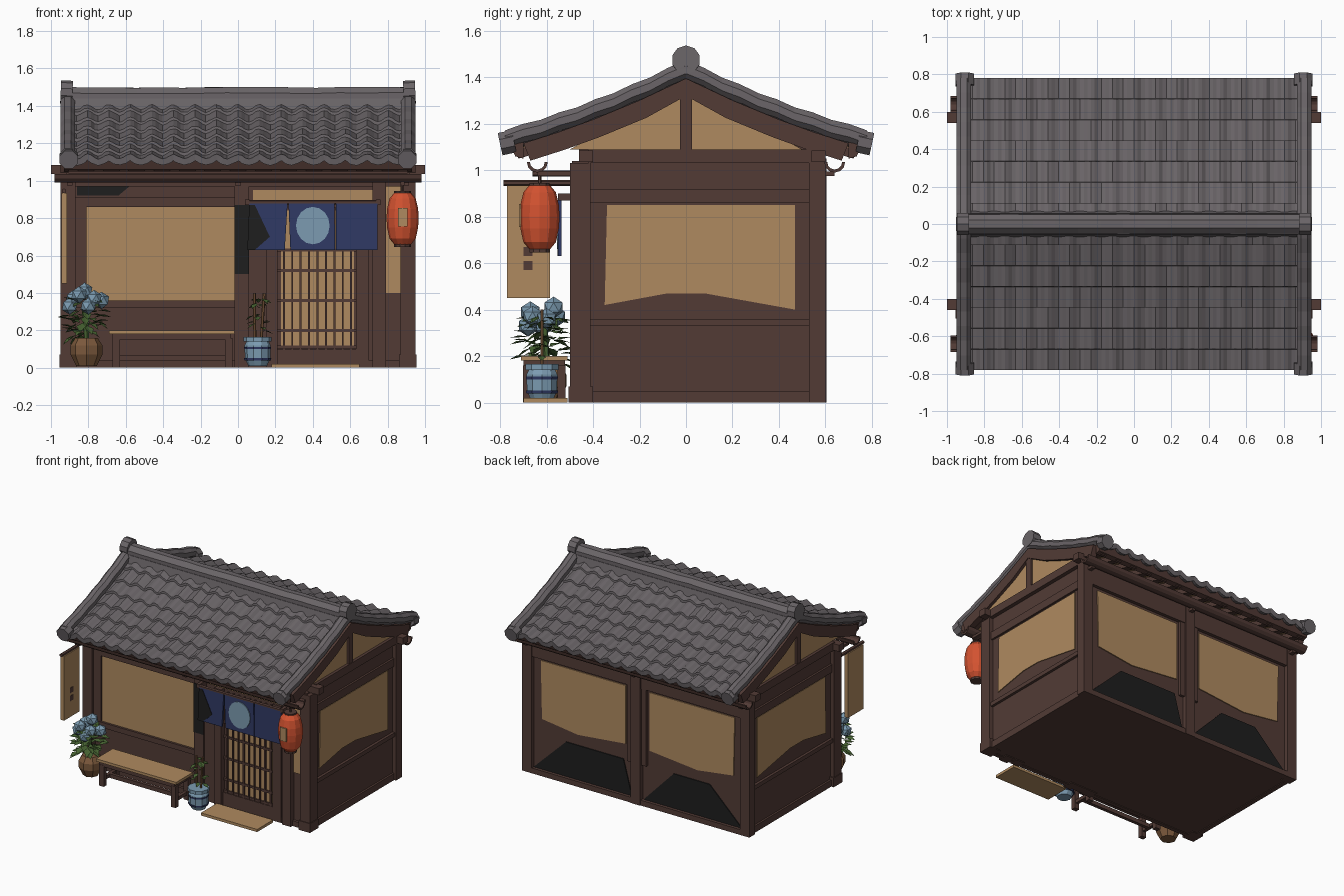
import bpy, bmesh, math, random
from mathutils import Vector, Matrix

if "Cube" in bpy.data.objects:
    bpy.data.objects.remove(bpy.data.objects["Cube"])
random.seed(4)

def mat(name, r, g, b):
    m = bpy.data.materials.new(name)
    m.diffuse_color = (r, g, b, 1)
    m.use_nodes = True
    m.node_tree.nodes["Principled BSDF"].inputs["Base Color"].default_value = m.diffuse_color
    return m

WOOD = mat("dark wood", .085, .044, .036)
CREAM = mat("cream paper", .43, .255, .115)
TILE = mat("roof tile grey", .145, .13, .138)
BLACK = mat("black", .013, .013, .013)
NAVY = mat("navy cloth", .03, .042, .13)
BLUE = mat("pale blue", .2, .33, .44)
GREEN = mat("leaf green", .06, .12, .03)
RED = mat("lantern red", .65, .085, .03)
CLAY = mat("clay brown", .2, .1, .045)

def mesh(name, verts, faces, m):
    me = bpy.data.meshes.new(name)
    me.from_pydata([tuple(v) for v in verts], [], faces)
    bm = bmesh.new()
    bm.from_mesh(me)
    bmesh.ops.recalc_face_normals(bm, faces=bm.faces)
    bm.to_mesh(me)
    bm.free()
    me.materials.append(m)
    ob = bpy.data.objects.new(name, me)
    bpy.context.collection.objects.link(ob)
    return ob

def loft(name, rings, m):
    """Skin a list of closed rings and cap both ends."""
    n = len(rings[0])
    vs = [v for r in rings for v in r]
    fs = [(k*n+i, k*n+(i+1) % n, (k+1)*n+(i+1) % n, (k+1)*n+i)
          for k in range(len(rings)-1) for i in range(n)]
    fs += [tuple(range(n)), tuple(range(len(vs)-n, len(vs)))]
    return mesh(name, vs, fs, m)

def box(name, x0, x1, y0, y1, z0, z1, m):
    return loft(name, [[(x0, y0, z), (x1, y0, z), (x1, y1, z), (x0, y1, z)] for z in (z0, z1)], m)

def prism_x(name, x0, x1, prof, m):
    return loft(name, [[(x, y, z) for y, z in prof] for x in (x0, x1)], m)

def prism_y(name, y0, y1, prof, m):
    return loft(name, [[(x, y, z) for x, z in prof] for y in (y0, y1)], m)

def lathe(name, x, y, prof, m, n=10):
    return loft(name, [[(x+r*math.cos(i*math.tau/n), y+r*math.sin(i*math.tau/n), z)
                        for i in range(n)] for r, z in prof], m)

def rod(name, a, b, r, m, n=6):
    a, b = Vector(a), Vector(b)
    q = (b-a).to_track_quat('Z', 'Y')
    ring = [q @ Vector((r*math.cos((i+.5)*math.tau/n), r*math.sin((i+.5)*math.tau/n), 0)) for i in range(n)]
    return loft(name, [[a+v for v in ring], [b+v for v in ring]], m)

def zr(y):  # roof curve
    return 1.425 - .5*abs(y) + .145*y*y

# House body
prism_x("house_body", -.92, .92, [(-.46, .005), (.57, .005), (.57, 1.11), (0, 1.36), (-.46, 1.15)], WOOD)

# Corner posts, rails and side walls
for s in (-1, 1):
    def side(name, d0, d1, y0, y1, z0, z1, m):
        box(name, *sorted((s*d0, s*d1)), y0, y1, z0, z1, m)
    side("front_corner_post", .87, .95, -.5, -.41, 0, 1.03, WOOD)
    side("front_post_foot", .86, .955, -.505, -.4, 0, .07, WOOD)
    side("back_corner_post", .87, .95, .53, .6, 0, 1.05, WOOD)
    side("side_sill", .9, .935, -.41, .55, 0, .05, WOOD)
    side("side_middle_rail", .9, .94, -.41, .55, .33, .36, WOOD)
    side("side_top_rail", .9, .935, -.41, .55, .86, .92, WOOD)
    side("gable_beam", .9, .95, -.42, .6, 1.03, 1.09, WOOD)
    prism_x("side_window", s*.915, s*.926, [(-.35, .42), (-.08, .47), (.08, .47), (.47, .4), (.47, .85), (-.34, .85)], CREAM)
    prism_x("gable_panel", s*.915, s*.928, [(-.5, 1.09), (.5, 1.09), (0, 1.35)], CREAM)
    side("gable_king_post", .9, .945, -.025, .025, 1.08, 1.35, WOOD)
    for t in (-1, 1):
        ys = [0, .2, .4, .55, .7]
        prof = [(t*y, zr(y)-.03) for y in ys]
        prof += [(t*(y-.03 if y else 0), zr(y)-.105) for y in reversed(ys)]
        prism_x("barge_board", s*.905, s*.95, prof, WOOD)

# Back wall: two bays with paper windows and dark lower panels
box("back_centre_post", -.04, .04, .56, .605, 0, 1.05, WOOD)
box("back_sill", -.9, .9, .56, .6, 0, .04, WOOD)
box("back_top_rail", -.9, .9, .56, .595, .88, 1.05, WOOD)
for s in (-1, 1):
    prism_y("back_window", .56, .577, [(s*.1, .42), (s*.5, .38), (s*.8, .42), (s*.81, .86), (s*.1, .86)], CREAM)
    prism_y("back_lower_panel", .56, .577, [(s*.05, .04), (s*.87, .04), (s*.6, .3), (s*.12 if s > 0 else -.3, .3)], BLACK)
    box("back_window_frame", min(s*.04, s*.08), max(s*.04, s*.08), .56, .59, .3, .9, WOOD)

# Front wall
box("front_window", -.81, -.02, -.468, -.45, .36, .86, CREAM)
box("front_window_sill", -.87, -.02, -.485, -.45, .32, .36, WOOD)
box("front_window_head", -.87, -.02, -.485, -.45, .86, .91, WOOD)
box("front_window_side", -.87, -.81, -.48, -.45, .36, .86, WOOD)
box("front_sill", -.9, .9, -.48, -.45, 0, .04, WOOD)
box("front_head_beam", -.92, .92, -.49, -.42, .97, 1.04, WOOD)
prism_y("dark_head_panel", -.468, -.45, [(-.86, .92), (-.64, .92), (-.58, .97), (-.86, .97)], BLACK)
box("centre_post", -.02, .06, -.495, -.42, 0, 1, WOOD)
box("centre_post_shade", -.02, .06, -.5, -.49, .5, .87, BLACK)
box("door_left_jamb", .06, .21, -.485, -.42, 0, .64, WOOD)
box("door_left_jamb_strip", .15, .21, -.5, -.42, 0, .88, WOOD)
box("door_right_jamb", .63, .7, -.485, -.42, 0, .88, WOOD)
box("door_right_post", .72, .79, -.5, -.42, 0, 1, WOOD)
box("transom_panel", .08, .72, -.468, -.45, .88, .95, CREAM)
box("side_paper_panel", .79, .88, -.468, -.45, .4, .98, CREAM)

# Lattice door and step
box("door_panel", .23, .62, -.468, -.45, .12, .84, CREAM)
for i in range(9):
    x = .245+i*.045
    box("door_lattice_bar", x-.005, x+.005, -.48, -.46, .1, .86, WOOD)
for z in (.11, .2, .36, .52, .63):
    box("door_lattice_rail", .21, .63, -.476, -.46, z-.008, z+.008, WOOD)
box("door_base_board", .21, .63, -.48, -.45, .04, .1, WOOD)
box("door_step", .18, .65, -.7, -.51, 0, .02, CREAM)

# Doorway curtain with a plain pale disc
rod("curtain_rod", (.04, -.54, .885), (.76, -.54, .885), .012, WOOD)
for x0, x1, b0, b1 in ((.06, .265, .08, .25), (.27, .515, .28, .52), (.525, .745, .525, .745)):
    prism_y("curtain_cloth", -.55, -.535, [(b0, .63), (b1, .63), (x1, .88), (x0, .88)], NAVY)
prism_y("curtain_shade", -.553, -.545, [(.05, .63), (.09, .63), (.17, .7), (.09, .87), (.06, .87)], BLACK)
prism_y("curtain_disc", -.556, -.549, [(.4+.09*math.cos(i*math.tau/16), .76+.1*math.sin(i*math.tau/16)) for i in range(16)], BLUE)
for x in (.05, .75):
    box("curtain_bracket", x-.012, x+.012, -.55, -.45, .87, .9, WOOD)

# Tiled roof: rolled courses stepping down both slopes
rows = []
for k in range(7):
    a, b = .78-k*.78/7, .78-(k+1)*.78/7
    rows += [(-a, .014), (-b-.002, 0)]
rows += [(-y, l) for y, l in reversed(rows)]
nx = 96
verts = []
for y, lift in rows:
    for i in range(nx+1):
        x = -.92+1.84*i/nx
        wave = .013*math.cos(i*math.tau/6)
        verts.append((x, y, zr(y)+lift+wave-.008+random.uniform(-.003, .003)))
w = nx+1
roof = mesh("roof_tiles", verts, [(r*w+i, r*w+i+1, (r+1)*w+i+1, (r+1)*w+i)
            for r in range(len(rows)-1) for i in range(nx)], TILE)
if sum(p.normal.z for p in roof.data.polygons) < 0:
    roof.data.flip_normals()
sol = roof.modifiers.new("thickness", 'SOLIDIFY')
sol.thickness = .035
sol.offset = -1

# Verge rolls, end caps and ridge
def oct_ring(r, fn):
    return [fn(r*math.cos((i+.5)*math.tau/8), r*math.sin((i+.5)*math.tau/8)) for i in range(8)]
for s in (-1, 1):
    loft("verge_roll", [oct_ring(.043, lambda u, v: (s*.91+u, y, zr(y)+.008+v+.006*(j % 2)))
                        for j, y in enumerate([-.78+i*.078 for i in range(21)])], TILE)
    for t in (-1, 1):
        rod("verge_end_cap", (s*.905, t*.74, 1.125), (s*.905, t*.8, 1.112), .053, TILE, 8)
    rod("ridge_end_cap", (s*.885, 0, 1.472), (s*.948, 0, 1.475), .062, TILE, 10)
loft("ridge_roll", [oct_ring(.056, lambda u, v: (x, u, 1.447+v+random.uniform(-.003, .003)))
                    for x in [-.9+i*.12 for i in range(16)]], TILE)
prism_x("ridge_base", -.9, .9, [(-.07, 1.38), (.07, 1.38), (.055, 1.44), (-.055, 1.44)], TILE)

# Eaves: soffit, rafters, purlins and gutters
for t in (-1, 1):
    prism_x("soffit", -.9, .9, [(t*y, zr(y)-d) for y, d in ((.44, .045), (.6, .045), (.74, .045), (.74, .055), (.6, .055), (.44, .055))], CREAM)
    for i in range(14):
        x = -.88+i*1.76/13
        prism_x("rafter", x-.025, x+.025, [(t*y, zr(y)-d) for y, d in ((.44, .05), (.74, .05), (.72, .09), (.44, .1))], WOOD)
    prism_x("eave_board", -.93, .93, [(t*.7, 1.05), (t*.735, 1.06), (t*.755, 1.11), (t*.7, 1.12)], WOOD)
    arc = [(t*.64+r*math.cos(a), 1.035+r*math.sin(a))
           for r, order in ((.045, 1), (.032, -1))
           for a in [math.pi+i*math.pi/6 for i in range(7)][::order]]
    prism_x("gutter", -.98, .98, arc, WOOD)
    for x in (-.9, 0, .9):
        box("gutter_bracket", x-.015, x+.015, min(t*.45, t*.64), max(t*.45, t*.64), .975, .995, WOOD)
for y in (-.43, .57):
    box("purlin", -1, 1, y-.03, y+.03, 1.035, 1.085, WOOD)

# Bench
box("bench_seat", -.69, -.02, -.71, -.51, .18, .2, CREAM)
box("bench_apron", -.67, -.04, -.7, -.52, .15, .18, WOOD)
for x in (-.65, -.05):
    for y in (-.685, -.535):
        box("bench_leg", x-.02, x+.02, y-.017, y+.017, 0, .16, WOOD)
    box("bench_side_rail", x-.012, x+.012, -.68, -.54, .04, .065, WOOD)
box("bench_stretcher", -.65, -.05, -.62, -.595, .035, .065, WOOD)

# Lantern on a bracket
lathe("lantern", .88, -.63, [(.045, .66), (.07, .69), (.083, .75), (.086, .8), (.083, .85), (.07, .905), (.045, .935)], RED, 12)
box("lantern_patch", .855, .905, -.719, -.71, .755, .855, CREAM)
for z in (.645, .925):
    lathe("lantern_cap", .88, -.63, [(.045, z), (.045, z+.02)], WOOD, 10)
rod("lantern_bracket", (.88, -.46, .985), (.88, -.66, .985), .013, WOOD)
rod("lantern_cord", (.88, -.63, .94), (.88, -.63, .985), .008, WOOD)

# Hanging banner
box("banner", -.945, -.915, -.77, -.585, .45, .935, CREAM)
rod("banner_rod", (-.93, -.45, .945), (-.93, -.785, .945), .013, WOOD)
for z in (.57, .63):
    box("banner_spot", -.913, -.917, -.7, -.66, z, z+.04, WOOD)

# Potted plants
def leaves(name, c, n, spread, size, z0, z1):
    vs, fs = [], []
    for i in range(n):
        a = i*2.4
        d = Vector((math.cos(a), math.sin(a), random.uniform(-.5, .5))).normalized()
        sd = Vector((-math.sin(a), math.cos(a), 0))*size*.33
        p = Vector((c[0], c[1], random.uniform(z0, z1))) + d*spread*random.uniform(.2, 1)
        k = len(vs)
        vs += [p, p+d*size*.5+sd, p+d*size-Vector((0, 0, size*.2)), p+d*size*.5-sd]
        fs += [(k, k+1, k+2), (k, k+2, k+3)]
    mesh(name, vs, fs, GREEN)

lathe("clay_pot", -.81, -.6, [(.055, .01), (.085, .07), (.085, .12), (.06, .16)], CLAY, 8)
rod("flower_stem", (-.81, -.6, .15), (-.82, -.61, .32), .015, GREEN)
leaves("flower_leaves", (-.82, -.61), 60, .08, .08, .18, .38)
for i, (x, y, z) in enumerate([(-.9, -.62, .33), (-.85, -.67, .39), (-.77, -.66, .37), (-.73, -.6, .36),
                               (-.82, -.57, .41), (-.88, -.56, .37), (-.8, -.68, .33)]):
    bm = bmesh.new()
    bmesh.ops.create_icosphere(bm, subdivisions=1, radius=.046, matrix=Matrix.Translation((x, y, z)))
    me = bpy.data.meshes.new("flower_head")
    bm.to_mesh(me)
    bm.free()
    me.materials.append(BLUE)
    bpy.context.collection.objects.link(bpy.data.objects.new("flower_head", me))

lathe("blue_pot", .105, -.62, [(.05, .01), (.068, .05), (.07, .12), (.06, .14)], BLUE, 10)
lathe("blue_pot_rim", .105, -.62, [(.075, .14), (.075, .165)], BLUE, 10)
for z in (.04, .1):
    lathe("blue_pot_band", .105, -.62, [(.071, z), (.073, z+.012)], NAVY, 10)
for dx in (-.015, .02):
    rod("sapling_stem", (.105+dx, -.62, .16), (.11+dx*1.5, -.62, .4), .008, CLAY)
leaves("sapling_leaves", (.11, -.62), 20, .03, .055, .2, .39)
